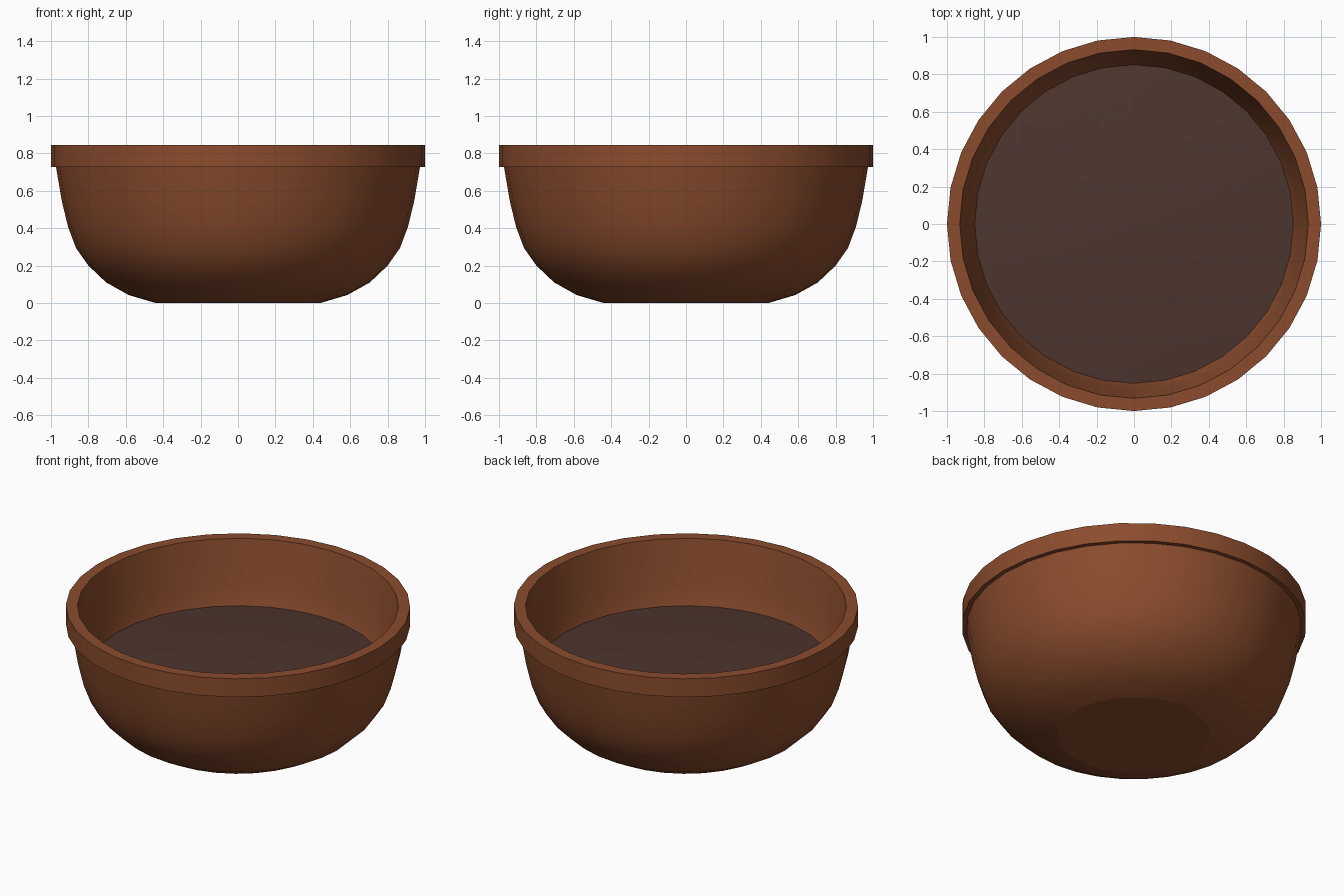
import bpy, bmesh, math

if "Cube" in bpy.data.objects:
    bpy.data.objects.remove(bpy.data.objects["Cube"])

SIDES = 32

def material(name, rgb):
    lin = [((c / 255 + 0.055) / 1.055) ** 2.4 for c in rgb]
    m = bpy.data.materials.new(name)
    m.diffuse_color = (*lin, 1)
    m.use_nodes = True
    m.node_tree.nodes["Principled BSDF"].inputs["Base Color"].default_value = m.diffuse_color
    return m

clay = material("brown_clay", (139, 76, 45))
soil = material("dark_soil", (78, 53, 46))

def lathe(name, profile, mat, cap_first=False, cap_last=False, smooth_last=False):
    """Spin (radius, height) points round z; profile runs bottom-outside to top-inside."""
    bm = bmesh.new()
    rings = [[bm.verts.new((r * math.cos(2 * math.pi * i / SIDES),
                            r * math.sin(2 * math.pi * i / SIDES), z))
              for i in range(SIDES)] for r, z in profile]
    for a, b in zip(rings, rings[1:]):
        for i in range(SIDES):
            j = (i + 1) % SIDES
            bm.faces.new((a[i], a[j], b[j], b[i])).smooth = True
    # end caps
    if cap_first:
        bm.faces.new(rings[0][::-1])
    if cap_last:
        bm.faces.new(rings[-1]).smooth = smooth_last
    # creases sharper than 35 degrees, and flat cap borders, stay crisp
    bm.normal_update()
    for e in bm.edges:
        if len(e.link_faces) == 2:
            flat = any(not f.smooth for f in e.link_faces)
            e.smooth = not flat and e.calc_face_angle(0) < math.radians(35)
    me = bpy.data.meshes.new(name)
    bm.to_mesh(me)
    bm.free()
    me.materials.append(mat)
    ob = bpy.data.objects.new(name, me)
    bpy.context.collection.objects.link(ob)
    return ob

# bowl: outer wall, projecting rim band, inner wall and inner floor in one profile
lathe("bowl", [(0.44, 0), (0.585, 0.043), (0.705, 0.11), (0.80, 0.20), (0.866, 0.294),
               (0.909, 0.408), (0.943, 0.55), (0.973, 0.727),
               (1, 0.727), (1, 0.845), (0.932, 0.845),
               (0.91, 0.727), (0.88, 0.56), (0.85, 0.44), (0.80, 0.32),
               (0.73, 0.22), (0.64, 0.15), (0.53, 0.10), (0.40, 0.07)],
      clay, cap_first=True, cap_last=True)

# gently domed soil filling the bowl
R, H = 0.852, 0.04
lathe("soil", [(R * t, 0.45 + H * (1 - t * t)) for t in (1, 0.8, 0.6, 0.4, 0.2, 0.05)],
      soil, cap_last=True, smooth_last=True)
